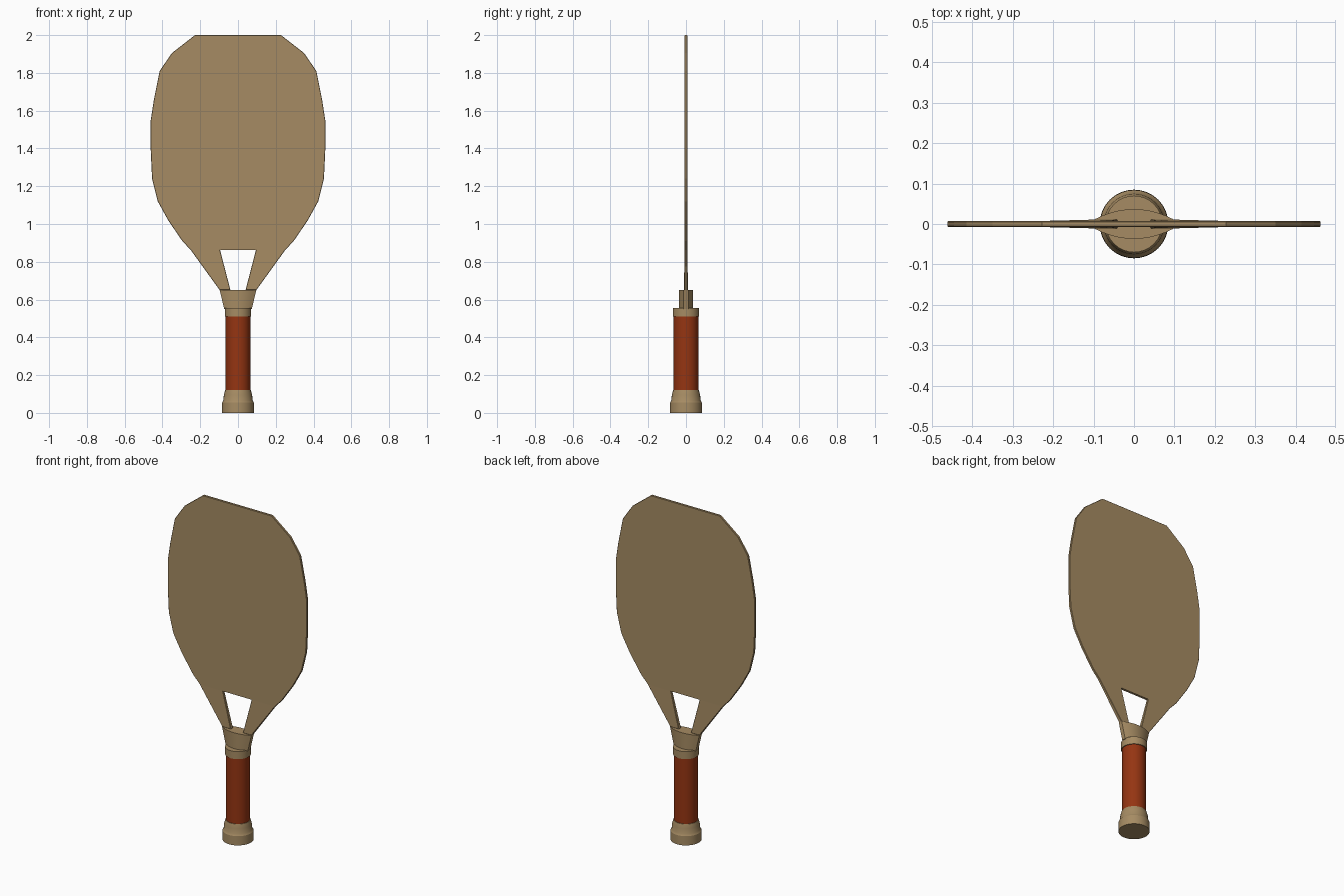
import bpy, bmesh, math

if "Cube" in bpy.data.objects:
    bpy.data.objects.remove(bpy.data.objects["Cube"])


def material(name, rgb):
    m = bpy.data.materials.new(name)
    m.diffuse_color = (*rgb, 1)
    m.use_nodes = True
    m.node_tree.nodes["Principled BSDF"].inputs["Base Color"].default_value = m.diffuse_color
    return m


WOOD = material("wood", (0.38, 0.26, 0.125))
GRIP = material("red_grip", (0.30, 0.035, 0.006))


def finish(name, bm, mat, smooth=False):
    bmesh.ops.recalc_face_normals(bm, faces=bm.faces)
    me = bpy.data.meshes.new(name)
    bm.to_mesh(me)
    bm.free()
    ob = bpy.data.objects.new(name, me)
    bpy.context.collection.objects.link(ob)
    me.materials.append(mat)
    if smooth:
        bpy.ops.object.select_all(action='DESELECT')
        ob.select_set(True)
        bpy.context.view_layer.objects.active = ob
        bpy.ops.object.shade_smooth_by_angle(angle=math.radians(30))
    return ob


def loft(name, rings, mat):
    """Capped skin through rings of points."""
    bm = bmesh.new()
    loops = [[bm.verts.new(p) for p in ring] for ring in rings]
    for a, b in zip(loops, loops[1:]):
        for i in range(len(a)):
            j = (i + 1) % len(a)
            bm.faces.new((a[i], a[j], b[j], b[i]))
    bm.faces.new(loops[0])
    bm.faces.new(loops[-1])
    return finish(name, bm, mat, True)


def circle(r, z, n=32):
    return [(r * math.cos(2 * math.pi * i / n), r * math.sin(2 * math.pi * i / n), z)
            for i in range(n)]


def lens(w, z, n=10):
    # flattened neck section: bulging faces, thin square ends
    half = [(w * (1 - 2 * i / n), 0.012 + 0.025 * (1 - (1 - 2 * i / n) ** 2))
            for i in range(n + 1)]
    return [(x, y, z) for x, y in half] + [(-x, -y, z) for x, y in half]


# Round handle parts
loft("butt_cap", [circle(r, z) for r, z in
     [(0.085, 0), (0.084, 0.055), (0.077, 0.066), (0.075, 0.095), (0.068, 0.12)]], WOOD)
loft("grip", [circle(0.065, 0.115), circle(0.065, 0.515)], GRIP)
loft("collar", [circle(0.07, 0.51), circle(0.07, 0.555)], WOOD)

# Flared neck
loft("neck", [lens(0.073, 0.55), lens(0.097, 0.65)], WOOD)

# Blade: right-hand outline, mirrored, with two prongs running to the neck
side = [(0.095, 0.862), (0.25, 0.862), (0.295, 0.91), (0.37, 1.02), (0.425, 1.12),
        (0.455, 1.24), (0.462, 1.39), (0.462, 1.55), (0.445, 1.66), (0.415, 1.81),
        (0.35, 1.905), (0.228, 2.0)]
bm = bmesh.new()
T = 0.007


def layer(s):
    right = [bm.verts.new((x, s * T, z)) for x, z in side]
    left = [bm.verts.new((-x, s * T, z)) for x, z in side]
    faces = [right + left[::-1]]
    loop = list(right) + left[::-1]
    feet = []
    for d, col in ((1, right), (-1, left)):
        inner = bm.verts.new((d * 0.04, s * 0.011, 0.65))
        outer = bm.verts.new((d * 0.097, s * 0.011, 0.65))
        faces.append([col[0], inner, outer, col[1]])
        feet.append((inner, outer))
    for f in faces:
        bm.faces.new(f)
    (ri, ro), (li, lo) = feet
    return [ri, ro] + right[1:] + left[:0:-1] + [lo, li, left[0], right[0]]


front, back = layer(-1), layer(1)
for i in range(len(front)):
    j = (i + 1) % len(front)
    bm.faces.new((front[i], front[j], back[j], back[i]))
blade = finish("blade", bm, WOOD)

# Softened blade rim
bev = blade.modifiers.new("rim", 'BEVEL')
bev.width = 0.002
bev.segments = 1
bev.limit_method = 'ANGLE'
bev.angle_limit = math.radians(60)
